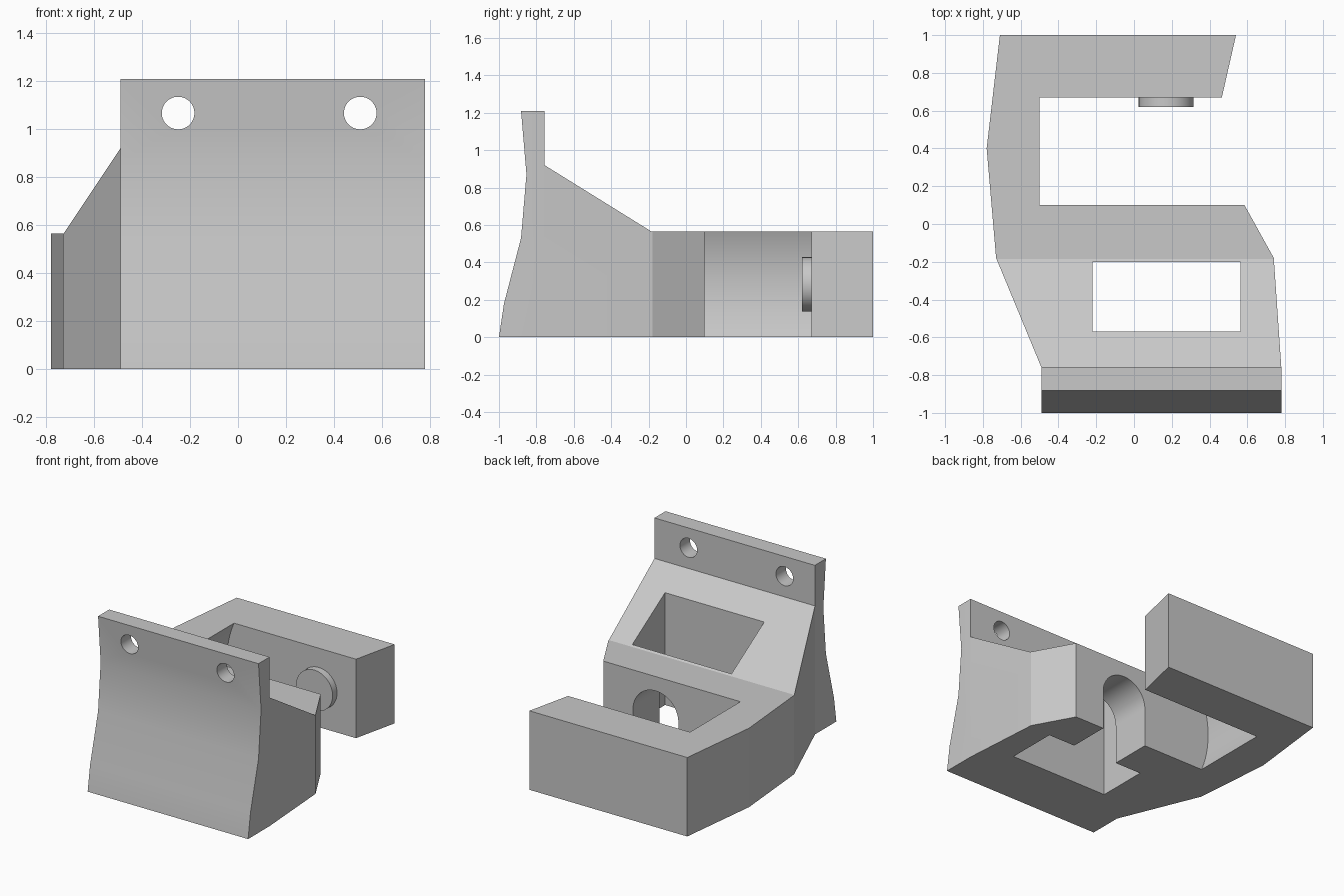
import bpy, bmesh, math
from mathutils import Matrix, Vector

if "Cube" in bpy.data.objects:
    bpy.data.objects.remove(bpy.data.objects["Cube"], do_unlink=True)

grey = bpy.data.materials.new("light grey")
grey.use_nodes = True
colour = (0.58, 0.58, 0.58, 1)
grey.diffuse_color = colour
grey.node_tree.nodes["Principled BSDF"].inputs["Base Color"].default_value = colour


def finish(name, bm):
    bmesh.ops.recalc_face_normals(bm, faces=bm.faces)
    mesh = bpy.data.meshes.new(name)
    bm.to_mesh(mesh)
    bm.free()
    mesh.materials.append(grey)
    ob = bpy.data.objects.new(name, mesh)
    bpy.context.collection.objects.link(ob)
    return ob


def prism(name, points, depth):
    """Extrude a closed outline along a vector."""
    bm = bmesh.new()
    face = bm.faces.new([bm.verts.new(p) for p in points])
    new = bmesh.ops.extrude_face_region(bm, geom=[face])["geom"]
    verts = [g for g in new if isinstance(g, bmesh.types.BMVert)]
    bmesh.ops.translate(bm, verts=verts, vec=Vector(depth))
    return finish(name, bm)


def box(name, x0, x1, y0, y1, z0, z1):
    return prism(name, [(x0, y0, z0), (x1, y0, z0), (x1, y1, z0), (x0, y1, z0)], (0, 0, z1 - z0))


def rod(name, x, z, radius, y0, y1, sides=64):
    """Cylinder lying along y."""
    bm = bmesh.new()
    place = Matrix.Translation((x, (y0 + y1) / 2, z)) @ Matrix.Rotation(math.pi / 2, 4, "X")
    bmesh.ops.create_cone(bm, cap_ends=True, segments=sides, radius1=radius,
                          radius2=radius, depth=y1 - y0, matrix=place)
    return finish(name, bm)


def combine(ob, tool, operation):
    """Apply a boolean and discard the tool."""
    mod = ob.modifiers.new("shape", "BOOLEAN")
    mod.operation, mod.solver, mod.object = operation, "EXACT", tool
    bpy.context.view_layer.update()
    result = bpy.data.meshes.new_from_object(ob.evaluated_get(bpy.context.evaluated_depsgraph_get()))
    ob.modifiers.clear()
    ob.data = result
    bpy.data.objects.remove(tool, do_unlink=True)


# Body: the plan outline intersected with the side profile
plan = [(-0.49, -1.2), (0.78, -1.2), (0.78, -0.76), (0.74, -0.18), (0.585, 0.10),
        (0.465, 0.67), (0.54, 1), (-0.71, 1), (-0.78, 0.40), (-0.73, -0.18), (-0.49, -0.76)]
side = [(-1, 0), (-0.973, 0.18), (-0.882, 0.53), (-0.853, 0.87), (-0.882, 1.21),
        (-0.757, 1.21), (-0.757, 0.92), (-0.185, 0.565), (1.2, 0.565), (1.2, 0)]
body = prism("bracket_body", [(x, y, -0.2) for x, y in plan], (0, 0, 1.7))
combine(body, prism("side_profile", [(-1.2, y, z) for y, z in side], (2.4, 0, 0)), "INTERSECT")

# Open pocket with a hollowed inner wall
axis_x, axis_z = 0.17, 0.2825
combine(body, box("pocket", -0.5, 1.2, 0.10, 0.67, -0.3, 0.9), "DIFFERENCE")
combine(body, rod("pocket_round", axis_x, axis_z, 0.728, 0.10, 0.67, 96), "DIFFERENCE")

# Window through the slope
combine(body, box("window", -0.22, 0.565, -0.57, -0.20, -0.3, 1.2), "DIFFERENCE")

# Arched slot between window and pocket
r = 0.18
arch = [(axis_x - r, -0.4), (axis_x + r, -0.4)]
arch += [(axis_x + r * math.cos(a), axis_z + r * math.sin(a))
         for a in (math.pi * i / 32 for i in range(33))]
combine(body, prism("arch", [(x, -0.35, z) for x, z in arch], (0, 0.6, 0)), "DIFFERENCE")

# Mounting holes in the upright flange
for x in (-0.25, 0.51):
    combine(body, rod("hole", x, 1.068, 0.068, -1.1, -0.6), "DIFFERENCE")

# Round peg on the rear arm
peg = rod("peg", axis_x, axis_z, 0.145, 0.62, 0.68)

for ob in bpy.context.selected_objects:
    ob.select_set(False)
for ob in (body, peg):
    ob.select_set(True)
bpy.context.view_layer.objects.active = body
bpy.ops.object.shade_smooth_by_angle(angle=math.radians(10))
